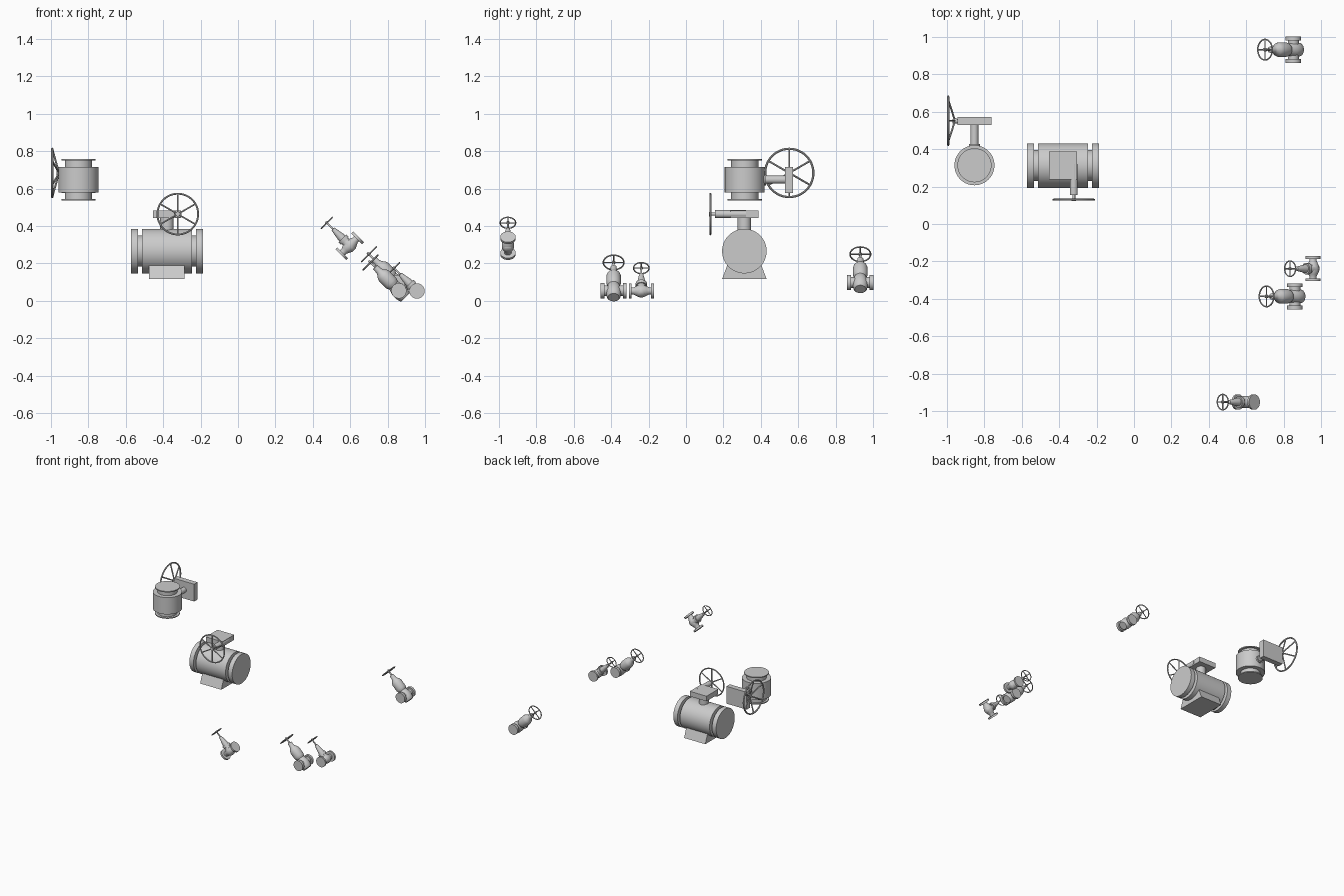
import bpy, bmesh, math
from mathutils import Vector, Matrix

if "Cube" in bpy.data.objects:
    bpy.data.objects.remove(bpy.data.objects["Cube"])


def frame(origin, axis, up):
    # local z = axis, local y = up direction
    z = Vector(axis).normalized()
    x = Vector(up).cross(z).normalized()
    y = z.cross(x)
    m = Matrix((x, y, z)).transposed().to_4x4()
    m.translation = Vector(origin)
    return m


def finish(name, bm, matrix=None):
    if matrix:
        bm.transform(matrix)
    bmesh.ops.recalc_face_normals(bm, faces=bm.faces[:])
    me = bpy.data.meshes.new(name)
    bm.to_mesh(me)
    bm.free()
    ob = bpy.data.objects.new(name, me)
    bpy.context.collection.objects.link(ob)
    bpy.context.view_layer.objects.active = ob
    ob.select_set(True)
    bpy.ops.object.shade_smooth_by_angle(angle=math.radians(35))
    ob.select_set(False)
    return ob


def lathe(name, profile, matrix, n=40):
    # profile: (position along axis, radius), closed with caps
    bm = bmesh.new()
    rings = [[bm.verts.new((r * math.cos(2 * math.pi * i / n),
                            r * math.sin(2 * math.pi * i / n), s))
              for i in range(n)] for s, r in profile]
    for a, b in zip(rings, rings[1:]):
        for i in range(n):
            j = (i + 1) % n
            bm.faces.new((a[i], a[j], b[j], b[i]))
    bm.faces.new(rings[0])
    bm.faces.new(rings[-1])
    return finish(name, bm, matrix)


def box(name, lo, hi):
    bm = bmesh.new()
    bmesh.ops.create_cube(bm, size=1)
    for v in bm.verts:
        v.co = Vector([l + (h - l) * (c + 0.5) for l, h, c in zip(lo, hi, v.co)])
    return finish(name, bm)


def wheel(name, matrix, radius, tube, spokes, hub_r, dish=0.0):
    # rim lies at local z = 0, hub sits at z = -dish
    bm = bmesh.new()
    n, k = 48, 8
    g = [[bm.verts.new(((radius - tube + tube * math.cos(b)) * math.cos(a),
                        (radius - tube + tube * math.cos(b)) * math.sin(a),
                        tube * math.sin(b)))
          for b in [2 * math.pi * j / k for j in range(k)]]
         for a in [2 * math.pi * i / n for i in range(n)]]
    for i in range(n):
        for j in range(k):
            bm.faces.new((g[i][j], g[(i + 1) % n][j],
                          g[(i + 1) % n][(j + 1) % k], g[i][(j + 1) % k]))
    hub = Vector((0, 0, -dish))
    for i in range(spokes):
        a = math.pi / 2 + 2 * math.pi * i / spokes
        end = Vector(((radius - tube) * math.cos(a), (radius - tube) * math.sin(a), 0))
        d = end - hub
        m = Matrix.Translation((hub + end) / 2) @ d.to_track_quat('Z', 'Y').to_matrix().to_4x4()
        bmesh.ops.create_cone(bm, cap_ends=True, segments=8, radius1=tube * 0.85,
                              radius2=tube * 0.85, depth=d.length, matrix=m)
    bmesh.ops.create_cone(bm, cap_ends=True, segments=20, radius1=hub_r, radius2=hub_r,
                          depth=tube * 3, matrix=Matrix.Translation(hub))
    return finish(name, bm, matrix)


def symmetric(half):
    return [(-s, r) for s, r in reversed(half)] + half


# ---- large horizontal ball valve on a foot ----
c = Vector((-0.38, 0.312, 0.266))
lathe("ball_valve_body", symmetric([(0.133, 0.119), (0.133, 0.083), (0.155, 0.083),
      (0.155, 0.119), (0.192, 0.119)]), frame(c, (1, 0, 0), (0, 0, 1)), 64)

# tapered foot
bm = bmesh.new()
ends = [[bm.verts.new((x, c.y + y, z)) for y, z in
         ((-0.119, 0.117), (0.119, 0.117), (0.078, 0.225), (-0.078, 0.225))]
        for x in (-0.475, -0.285)]
bm.faces.new(ends[0])
bm.faces.new(ends[1])
for i in range(4):
    j = (i + 1) % 4
    bm.faces.new((ends[0][i], ends[0][j], ends[1][j], ends[1][i]))
finish("ball_valve_foot", bm)

lathe("ball_valve_stem", [(0.08, 0.036), (0.185, 0.036)], frame(c, (0, 0, 1), (0, 1, 0)))
box("ball_valve_gearbox", (-0.455, 0.237, 0.443), (-0.305, 0.387, 0.484))
lathe("ball_valve_input_shaft", [(0, 0.021), (0.165, 0.021), (0.165, 0.008), (0.195, 0.008)],
      frame((-0.322, 0.32, 0.464), (0, -1, 0), (0, 0, 1)))
wheel("ball_valve_handwheel", frame((-0.322, 0.13, 0.464), (0, -1, 0), (0, 0, 1)),
      0.114, 0.005, 6, 0.012)

# ---- vertical ball valve ----
c = Vector((-0.853, 0.314, 0.648))
lathe("upright_valve_body", symmetric([(0.068, 0.107), (0.068, 0.073), (0.103, 0.073),
      (0.103, 0.091), (0.111, 0.091)]), frame(c, (0, 0, 1), (0, 1, 0)), 64)
lathe("upright_valve_stem", [(0.07, 0.03), (0.115, 0.03), (0.115, 0.021), (0.22, 0.021)],
      frame(c, (0, 1, 0), (0, 0, 1)))
box("upright_valve_gearbox", (-0.945, 0.528, 0.577), (-0.763, 0.571, 0.717))
lathe("upright_valve_shaft", [(0, 0.012), (0.06, 0.012)],
      frame((-0.91, 0.55, 0.684), (-1, 0, 0), (0, 0, 1)))
wheel("upright_valve_handwheel", frame((-0.993, 0.552, 0.684), (-1, 0, 0), (0, 0, 1)),
      0.135, 0.006, 6, 0.014, 0.036)

# ---- tilted stem valves ----
TILT = (-1, 0, 1)


def large_stem_valve(name, center):
    m = frame(center, TILT, (0, 1, 0))
    lathe(name + "_body", [(-0.05, 0.03), (-0.044, 0.036), (-0.02, 0.041), (0.01, 0.041),
          (0.028, 0.034), (0.04, 0.031), (0.05, 0.036), (0.06, 0.039), (0.11, 0.039),
          (0.125, 0.034), (0.14, 0.022), (0.15, 0.018), (0.178, 0.016), (0.182, 0.006),
          (0.228, 0.005)], m)
    lathe(name + "_pipe", symmetric([(0.05, 0.029), (0.05, 0.041), (0.07, 0.041)]),
          frame(center, (0, 1, 0), TILT))
    wheel(name + "_handwheel", m @ Matrix.Translation((0, 0, 0.214)), 0.059, 0.004, 4, 0.009)


def small_stem_valve(name, center, flow, up):
    m = frame(center, TILT, up)
    lathe(name + "_bonnet", [(-0.034, 0.012), (-0.028, 0.022), (-0.012, 0.032), (0.01, 0.033),
          (0.028, 0.024), (0.036, 0.024), (0.036, 0.03), (0.056, 0.03), (0.056, 0.022),
          (0.07, 0.021), (0.125, 0.011), (0.13, 0.005), (0.182, 0.005)], m)
    lathe(name + "_pipe", symmetric([(0.012, 0.033), (0.03, 0.025), (0.042, 0.019),
          (0.053, 0.019), (0.053, 0.041), (0.067, 0.041)]), frame(center, flow, TILT))
    wheel(name + "_handwheel", m @ Matrix.Translation((0, 0, 0.173)), 0.045, 0.0035, 4, 0.008)


large_stem_valve("back_stem_valve", (0.852, 0.932, 0.098))
large_stem_valve("middle_stem_valve", (0.86, -0.387, 0.054))
small_stem_valve("side_stem_valve", (0.957, -0.239, 0.053), (0, 1, 0), (0, 1, 0))
small_stem_valve("front_stem_valve", (0.597, -0.952, 0.295), (1, 0, 1), (0, 1, 0))
